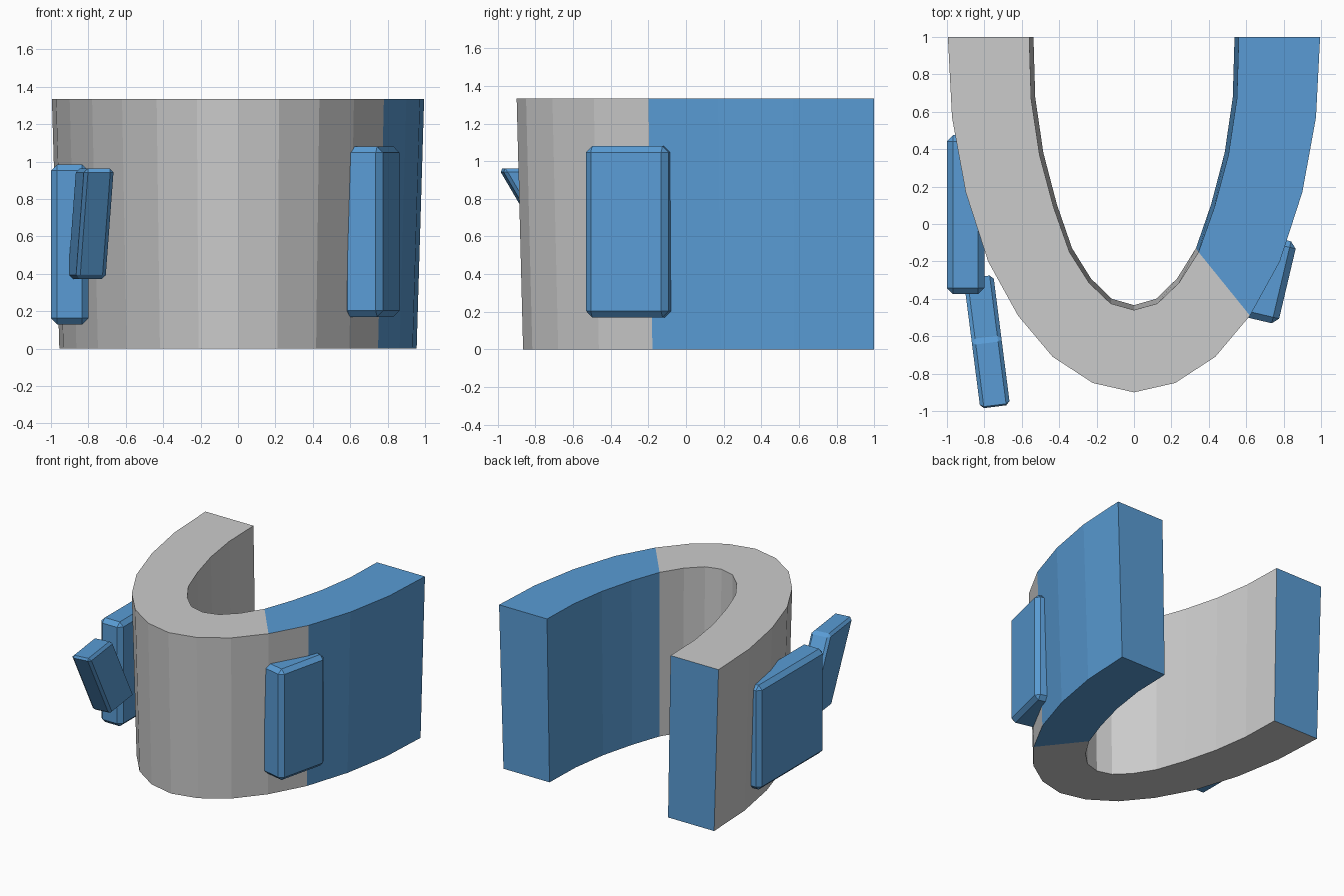
import bpy, bmesh
from math import radians
from mathutils import Matrix, Vector

if "Cube" in bpy.data.objects:
    bpy.data.objects.remove(bpy.data.objects["Cube"])

blue = bpy.data.materials.new("blue")
blue.diffuse_color = (0.10, 0.33, 0.66, 1)
blue.use_nodes = True
blue.node_tree.nodes["Principled BSDF"].inputs["Base Color"].default_value = blue.diffuse_color
grey = bpy.data.materials.new("grey")
grey.diffuse_color = (0.8, 0.8, 0.8, 1)
grey.use_nodes = True
grey.node_tree.nodes["Principled BSDF"].inputs["Base Color"].default_value = grey.diffuse_color


def finish(bm, name, mats):
    bmesh.ops.recalc_face_normals(bm, faces=bm.faces[:])
    me = bpy.data.meshes.new(name)
    bm.to_mesh(me)
    bm.free()
    for m in mats:
        me.materials.append(m)
    ob = bpy.data.objects.new(name, me)
    bpy.context.collection.objects.link(ob)
    return ob


def bevel(bm, width):
    bmesh.ops.bevel(bm, geom=bm.edges[:], offset=width, segments=1,
                    affect='EDGES', clamp_overlap=True)


def block(name, size, centre, angle=0, width=0.033, shear=0):
    """Bevelled box, sheared back to front with height, then turned about z."""
    bm = bmesh.new()
    bmesh.ops.create_cube(bm, size=1)
    bmesh.ops.scale(bm, vec=size, verts=bm.verts)
    bevel(bm, width)
    for v in bm.verts:
        v.co.y -= shear * v.co.z
    bm.transform(Matrix.Translation(Vector(centre)) @ Matrix.Rotation(radians(angle), 4, 'Z'))
    return finish(bm, name, [blue])


# U-shaped wall: half profiles from the front middle to the open back end
H = 1.333
outer = [(0, -.9), (.22, -.85), (.435, -.71), (.62, -.49),
         (.78, -.2), (.9, .17), (.973, .57), (.995, 1)]
inner = [(0, -.46), (.125, -.425), (.24, -.315), (.345, -.15),
         (.43, .09), (.505, .37), (.55, .67), (.56, 1)]


def full(half):
    return [(-x, y) for x, y in reversed(half[1:])] + half


def ring(bm, pts, top):
    if top:
        return [bm.verts.new((x, y, H)) for x, y in pts]
    return [bm.verts.new((x * .96, 1 - (1 - y) * .982, 0)) for x, y in pts]


bm = bmesh.new()
ot, ob = (ring(bm, full(outer), t) for t in (True, False))
it, ib = (ring(bm, full(inner), t) for t in (True, False))
n = len(ot)
mid = n // 2
for a, b, first_blue in ((ot, ob, 4), (it, ib, 3), (ot, it, 3), (ob, ib, 3)):
    for i in range(n - 1):
        f = bm.faces.new((a[i], a[i + 1], b[i + 1], b[i]))
        f.material_index = int(i - mid >= first_blue)
for i in (0, n - 1):
    bm.faces.new((ot[i], it[i], ib[i], ob[i])).material_index = 1
finish(bm, "curved_wall", [grey, blue])

# Side blocks
block("right_pad", (.22, .45, .91), (.713, -.294, .625), angle=-13.3)
block("left_pad", (.2, .85, .855), (-.9, .05, .557))

# Slanted block in front of the left pad
block("slanted_block", (.16, .375, .59), (-.787, -.63, .667),
      angle=7.3, width=.02, shear=.59)
